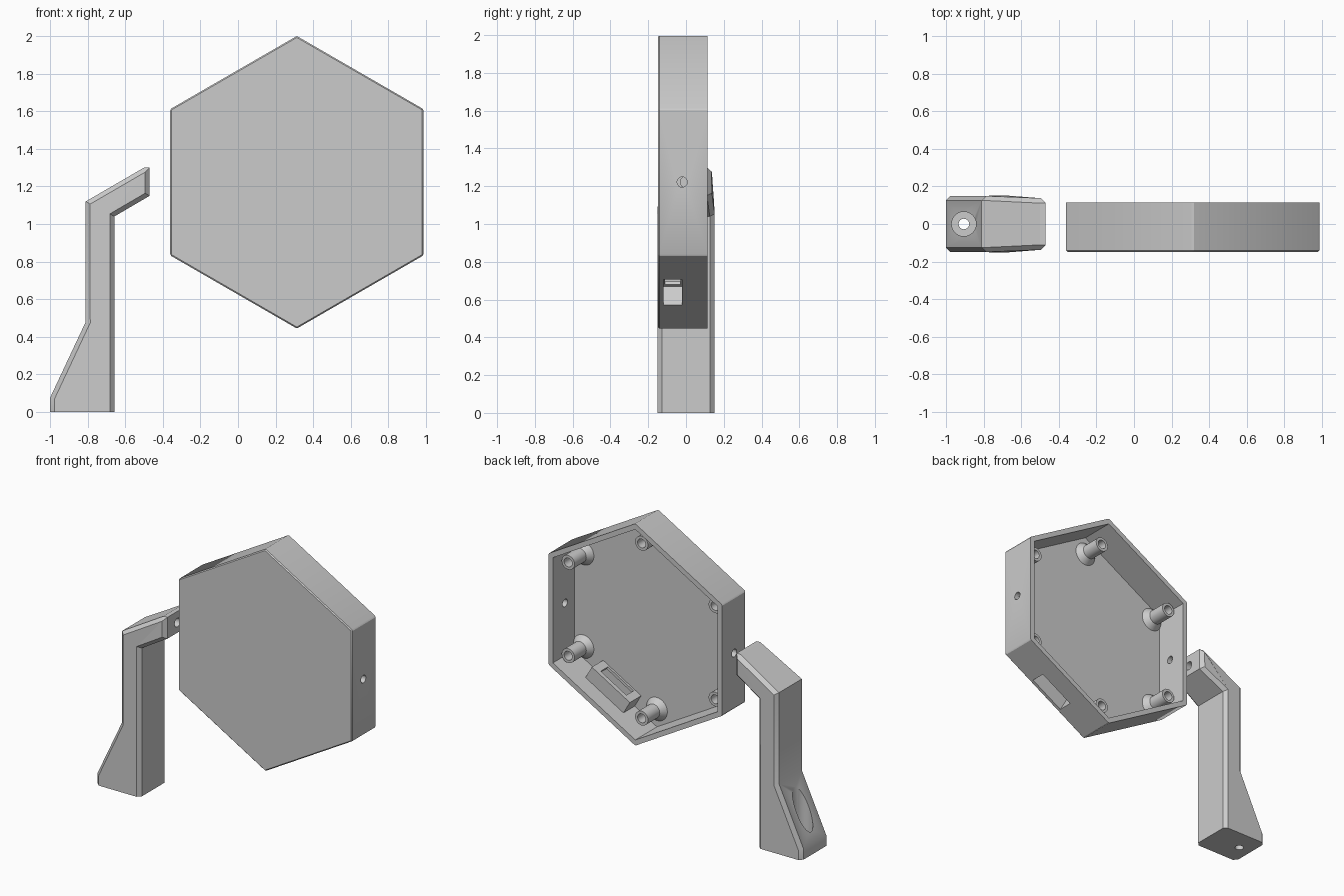
import bpy, bmesh
from math import sin, cos, pi, radians
from mathutils import Vector, Matrix

if "Cube" in bpy.data.objects:
    bpy.data.objects.remove(bpy.data.objects["Cube"], do_unlink=True)

grey = bpy.data.materials.new("light grey plastic")
grey.use_nodes = True
grey.diffuse_color = (0.6, 0.6, 0.6, 1)
grey.node_tree.nodes["Principled BSDF"].inputs["Base Color"].default_value = (0.6, 0.6, 0.6, 1)

CX, CZ = 0.313, 1.222      # centre of the hexagonal case
R = 0.778                  # corner radius of the case
BACK, FRONT = 0.115, -0.148
FLOOR = -0.125


def make(name, bm):
    bmesh.ops.recalc_face_normals(bm, faces=bm.faces)
    mesh = bpy.data.meshes.new(name)
    bm.to_mesh(mesh)
    bm.free()
    mesh.materials.append(grey)
    ob = bpy.data.objects.new(name, mesh)
    bpy.context.collection.objects.link(ob)
    return ob


def prism_mesh(pts, y0, y1):
    """Extrude an xz outline along y."""
    bm = bmesh.new()
    face = bm.faces.new([bm.verts.new((x, y0, z)) for x, z in pts])
    new = bmesh.ops.extrude_face_region(bm, geom=[face])["geom"]
    verts = [v for v in new if isinstance(v, bmesh.types.BMVert)]
    bmesh.ops.translate(bm, verts=verts, vec=(0, y1 - y0, 0))
    return bm


def prism(name, pts, y0, y1):
    return make(name, prism_mesh(pts, y0, y1))


def rod(name, centre, axis, r, length):
    """Cylinder centred at a point along an axis."""
    bm = bmesh.new()
    turn = Vector((0, 0, 1)).rotation_difference(Vector(axis)).to_matrix().to_4x4()
    bmesh.ops.create_cone(bm, cap_ends=True, segments=32, radius1=r, radius2=r,
                          depth=length, matrix=Matrix.Translation(centre) @ turn)
    return make(name, bm)


def select(ob):
    bpy.ops.object.select_all(action="DESELECT")
    ob.select_set(True)
    bpy.context.view_layer.objects.active = ob


def cut(ob, cutter, keep=False):
    cutter.hide_render = True
    mod = ob.modifiers.new("cut", "BOOLEAN")
    mod.operation, mod.solver, mod.object = "DIFFERENCE", "EXACT", cutter
    select(ob)
    bpy.ops.object.modifier_apply(modifier=mod.name)
    if not keep:
        bpy.data.objects.remove(cutter, do_unlink=True)


def smooth(ob):
    select(ob)
    bpy.ops.object.shade_smooth_by_angle(angle=radians(30))


def hexagon(r):
    return [(CX + r * cos(pi / 2 + k * pi / 3), CZ + r * sin(pi / 2 + k * pi / 3))
            for k in range(6)]


# Case shell: open at the back, edges of the closed side slightly eased
bm = prism_mesh(hexagon(R), FRONT, BACK)
eased = [e for e in bm.edges if not all(v.co.y > 0 for v in e.verts)]
bmesh.ops.bevel(bm, geom=eased, offset=0.007, segments=1, affect="EDGES")
case = make("case_shell", bm)
cut(case, prism("cavity_cutter", hexagon(R - 0.04), FLOOR, 0.3))
cut(case, rod("side_hole_cutter", (CX, -0.02, CZ), (1, 0, 0), 0.027, 2))

# Connector housing on the lower right wall
normal = Vector((0.5, -sin(pi / 3)))
along = Vector((sin(pi / 3), 0.5))


def wall_box(d0, d1, half):
    """Rectangle on the lower right wall, between two distances from centre."""
    mid = Vector((CX, CZ))
    return [mid + normal * d + along * a
            for d, a in ((d0, -half), (d1, -half), (d1, half), (d0, half))]


housing = prism("connector_housing", wall_box(0.54, 0.66, 0.17), FLOOR - 0.005, 0.0)
pocket = prism("pocket_cutter", wall_box(0.56, 0.8, 0.135), -0.12, -0.02)
slot = prism("slot_cutter", wall_box(0.5, 0.6, 0.115), -0.11, -0.03)
cut(case, pocket, keep=True)
cut(housing, pocket)
cut(housing, slot)

# Screw posts: hollow tubes with flared feet near the corners
profile = [(0.085, FLOOR - 0.005), (0.05, -0.085), (0.05, 0.045),
           (0.031, 0.045), (0.031, -0.1), (0, -0.1)]
spots = [(0, 0.613), (0, -0.613)] + [(sx * 0.57, sz * 0.327) for sx in (1, -1) for sz in (1, -1)]
for i, (px, pz) in enumerate(spots):
    bm = bmesh.new()
    vs = [bm.verts.new((r, y, 0)) for r, y in profile]
    es = [bm.edges.new(pair) for pair in zip(vs, vs[1:])]
    bmesh.ops.spin(bm, geom=vs + es, axis=(0, 1, 0), cent=(0, 0, 0),
                   angle=2 * pi, steps=28)
    bmesh.ops.remove_doubles(bm, verts=bm.verts, dist=0.0005)
    bmesh.ops.translate(bm, verts=bm.verts, vec=(CX + px, 0, CZ + pz))
    smooth(make("screw_post_%d" % (i + 1), bm))

# Stand: bent arm on a wedge foot, chamfered along both sides
outline = [(-1, 0), (-1, 0.075), (-0.81, 0.48), (-0.81, 1.12), (-0.5, 1.3),
           (-0.47, 1.3), (-0.47, 1.15), (-0.658, 1.04), (-0.658, 0)]
bm = prism_mesh(outline, -0.15, 0.15)
for v in bm.verts:
    if v.co.x > -0.55:
        v.co.y *= 0.9
rims = [e for e in bm.edges
        if e.verts[0].co.y * e.verts[1].co.y > 0
        and max(v.co.z for v in e.verts) > 0.01]
bmesh.ops.bevel(bm, geom=rims, offset=0.024, segments=1, affect="EDGES")
stand = make("stand_arm", bm)

# Foot screw hole with counterbore, and pivot hole in the arm tip
cut(stand, rod("foot_hole_cutter", (-0.905, 0, 0), (0, 0, 1), 0.028, 0.8))
cut(stand, rod("counterbore_cutter", (-0.905, 0, 0.48), (0, 0, 1), 0.065, 0.8))
cut(stand, rod("tip_hole_cutter", (-0.48, 0, CZ), (1, 0, 0), 0.03, 0.16))

for ob in (case, stand):
    smooth(ob)
